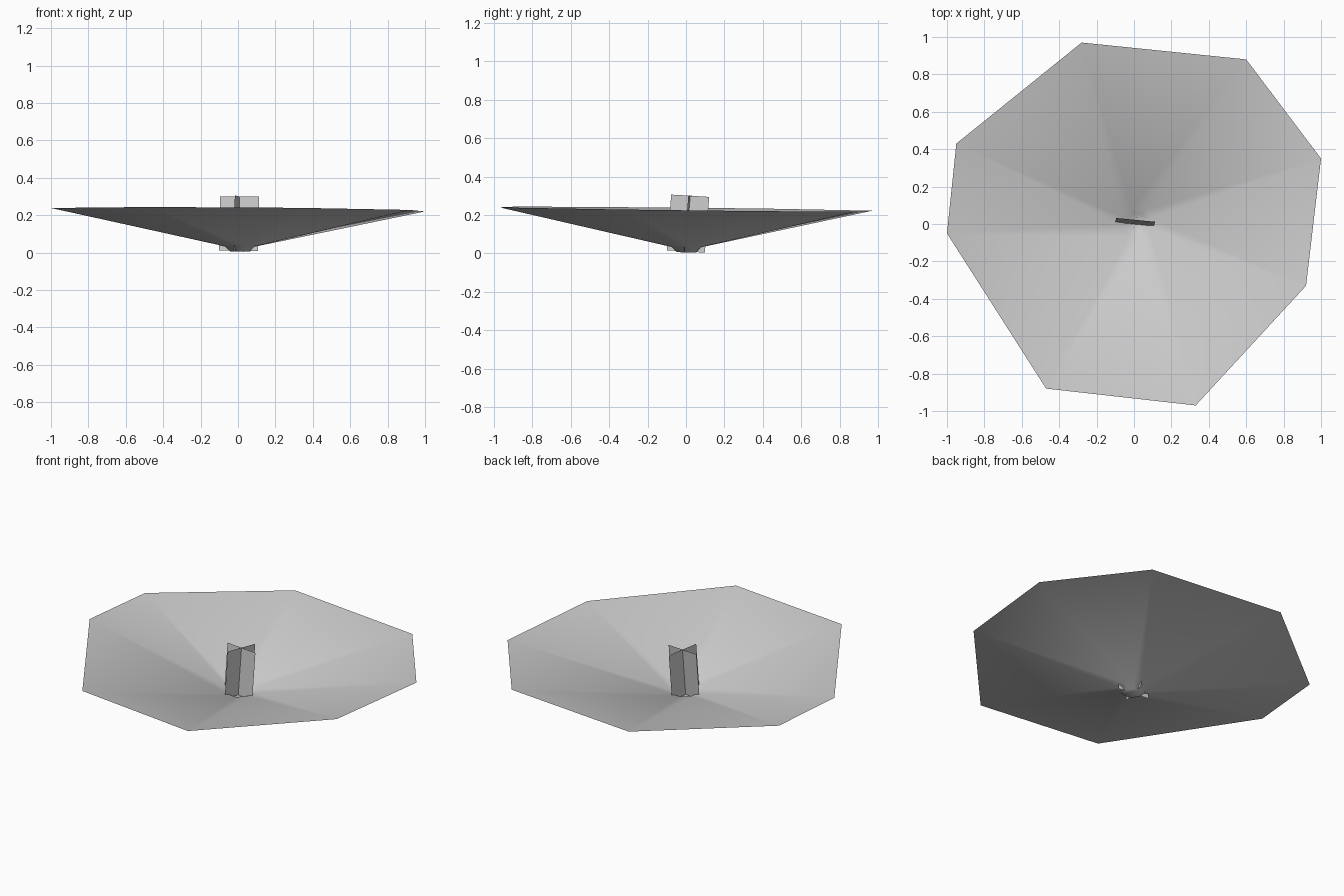
import bpy, bmesh
from mathutils import Vector

if "Cube" in bpy.data.objects:
    bpy.data.objects.remove(bpy.data.objects["Cube"])

grey = bpy.data.materials.new("light grey")
grey.diffuse_color = (0.6, 0.6, 0.6, 1)
grey.use_nodes = True
grey.node_tree.nodes["Principled BSDF"].inputs["Base Color"].default_value = grey.diffuse_color


def finish(bm, name, smooth):
    mesh = bpy.data.meshes.new(name)
    bm.to_mesh(mesh)
    bm.free()
    mesh.materials.append(grey)
    for p in mesh.polygons:
        p.use_smooth = smooth
    ob = bpy.data.objects.new(name, mesh)
    bpy.context.collection.objects.link(ob)
    return ob


# Shallow irregular eight-sided dish: rim, hub ring and small floor
rim = [(-0.28, 0.97), (-0.95, 0.43), (-1.0, -0.05), (-0.47, -0.88),
       (0.33, -0.97), (0.92, -0.33), (1.0, 0.35), (0.60, 0.88)]
rings = [(1.0, 0.231), (0.08, 0.033), (0.053, 0.006)]
centre = Vector((0.012, 0.003))

bm = bmesh.new()
loops = []
for scale, z in rings:
    loop = []
    for x, y in rim:
        p = centre + (Vector((x, y)) - centre) * scale
        loop.append(bm.verts.new((p.x, p.y, z - 0.007 * p.x - 0.011 * p.y)))
    loops.append(loop)
for outer, inner in zip(loops, loops[1:]):
    for i in range(8):
        j = (i + 1) % 8
        bm.faces.new((outer[i], outer[j], inner[j], inner[i]))
bm.faces.new(loops[-1])
finish(bm, "dish", True)

# Two thin crossed sheets standing in the hub, leaning slightly back
base = Vector((0.003, -0.001, 0.010))
up = Vector((0.006, 0.023, 0.290))
for name, half in (("cross_sheet_wide", Vector((0.104, -0.010, -0.001))),
                   ("cross_sheet_deep", Vector((0.026, 0.099, -0.006)))):
    bm = bmesh.new()
    corners = (base - half, base + half, base + half + up, base - half + up)
    bm.faces.new([bm.verts.new(c) for c in corners])
    finish(bm, name, False)
